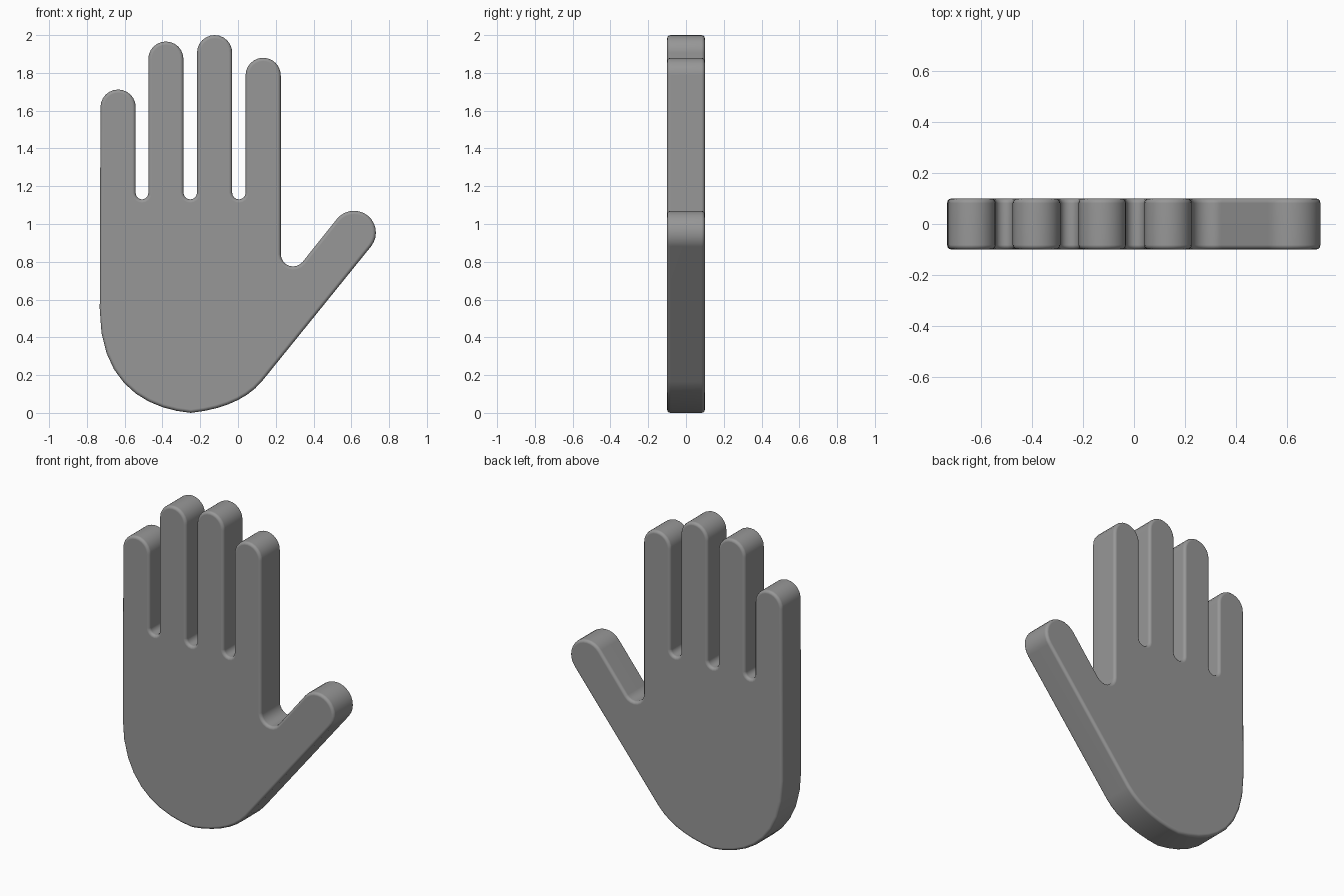
import bpy, bmesh
from math import sin, cos, radians
from mathutils import Vector

if "Cube" in bpy.data.objects:
    bpy.data.objects.remove(bpy.data.objects["Cube"])

HALF, BEVEL = 0.1, 0.018
outline = []


def arc(cx, cz, r, a0, a1, n=12):
    for i in range(n + 1):
        a = radians(a0 + (a1 - a0) * i / n)
        outline.append((cx + r * cos(a), cz + r * sin(a)))


def bezier(p0, p1, p2, p3, n):
    p0, p1, p2, p3 = map(Vector, (p0, p1, p2, p3))
    for i in range(n + 1):
        t = i / n
        s = 1 - t
        outline.append(tuple(p0*s**3 + p1*3*s*s*t + p2*3*s*t*t + p3*t**3))


# Four fingers, with rounded gaps between them (left x, tip height)
R = 0.0932
fingers = [(-0.728, 1.712), (-0.475, 1.966), (-0.217, 2.0), (0.04, 1.88)]
for i, (x, top) in enumerate(fingers):
    arc(x + R, top - R, R, 180, 0)
    if i < 3:
        gap0, gap1 = x + 2 * R, fingers[i + 1][0]
        r = (gap1 - gap0) / 2
        arc(gap0 + r, 1.13 + r, r, 180, 360, 8)

# Thumb web, then thumb tip
arc(0.2915, 0.84, 0.065, 180, 321, 8)
arc(0.614, 0.954, 0.116, 141, -39, 14)

# Rounded heel of the palm
bezier((0.125, 0.165), (0.05, 0.075), (-0.08, 0.018), (-0.25, 0.0), 7)
outline.pop()
bezier((-0.25, 0.0), (-0.47, 0.02), (-0.732, 0.14), (-0.732, 0.55), 9)
outline.append((-0.731, 0.86))

# Extrude the outline and round the front and back rims
bm = bmesh.new()
n = len(outline)
front = [bm.verts.new((x, -HALF, z)) for x, z in outline]
back = [bm.verts.new((x, HALF, z)) for x, z in outline]
bm.faces.new(front)
bm.faces.new(back)
for i in range(n):
    j = (i + 1) % n
    bm.faces.new((front[i], front[j], back[j], back[i]))
bmesh.ops.recalc_face_normals(bm, faces=bm.faces)
rims = [e for e in bm.edges if abs(e.verts[0].co.y - e.verts[1].co.y) < 1e-5]
bmesh.ops.bevel(bm, geom=rims, offset=BEVEL, segments=3, profile=0.5,
                affect='EDGES', clamp_overlap=False)
bmesh.ops.recalc_face_normals(bm, faces=bm.faces)

mesh = bpy.data.meshes.new("hand")
bm.to_mesh(mesh)
bm.free()
hand = bpy.data.objects.new("hand", mesh)
bpy.context.collection.objects.link(hand)
bpy.context.view_layer.objects.active = hand
hand.select_set(True)
bpy.ops.object.shade_smooth_by_angle(angle=radians(35))

# Flat palm and back, shading only on the rounded rim
weighted = hand.modifiers.new("flat_faces", 'WEIGHTED_NORMAL')
weighted.keep_sharp = True

# Dark grey
grey = bpy.data.materials.new("dark_grey")
grey.diffuse_color = (0.31, 0.31, 0.31, 1)
grey.use_nodes = True
grey.node_tree.nodes["Principled BSDF"].inputs["Base Color"].default_value = grey.diffuse_color
mesh.materials.append(grey)
